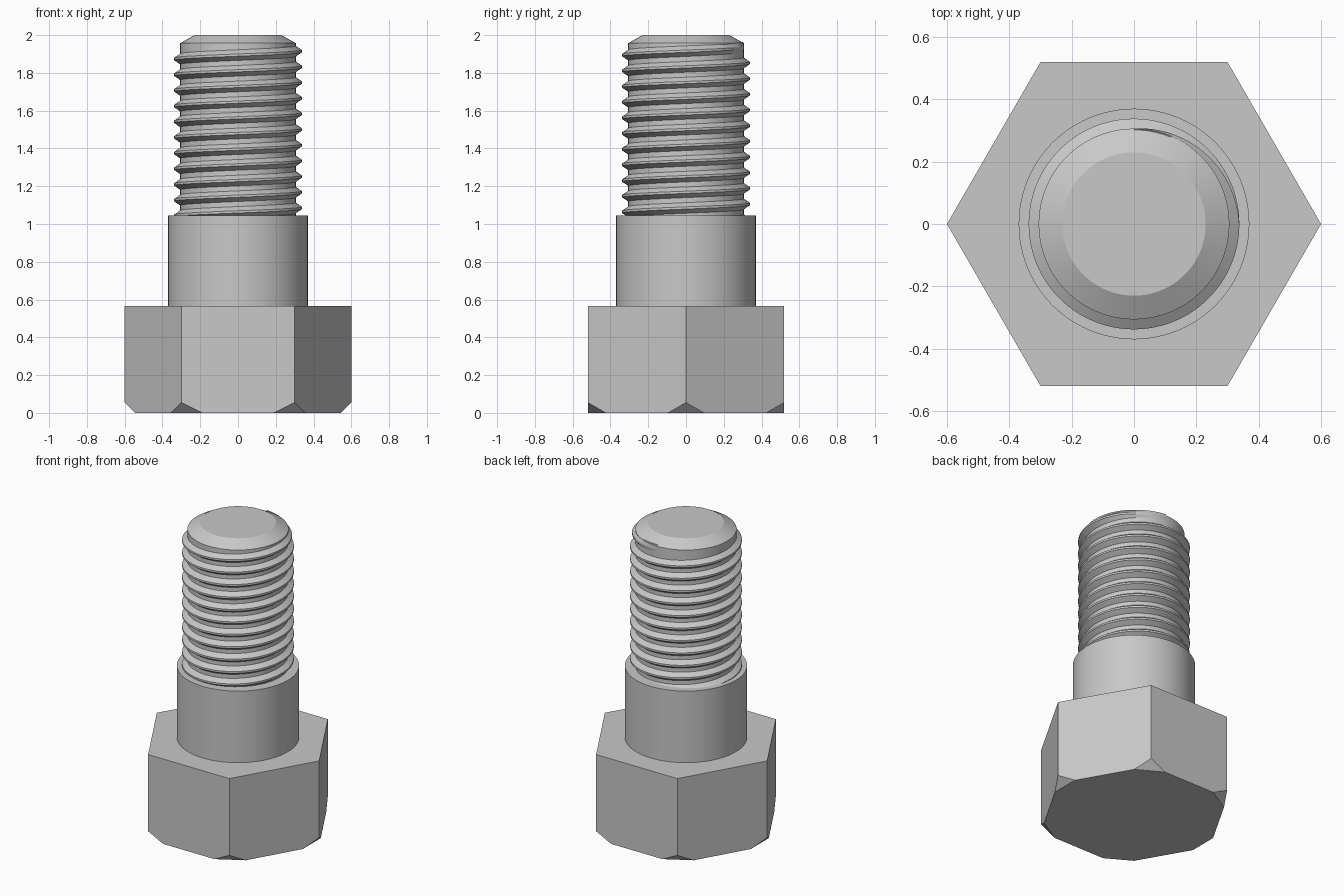
import bpy, bmesh, math
from mathutils import Vector

old = bpy.data.objects.get("Cube")
if old:
    bpy.data.objects.remove(old, do_unlink=True)

steel = bpy.data.materials.new("grey_steel")
steel.use_nodes = True
GREY = (0.58, 0.58, 0.58, 1)
steel.diffuse_color = GREY
steel.node_tree.nodes["Principled BSDF"].inputs["Base Color"].default_value = GREY


def finish(bm, name, smooth=True):
    """Turn a bmesh into a named steel object."""
    bmesh.ops.recalc_face_normals(bm, faces=bm.faces)
    mesh = bpy.data.meshes.new(name)
    bm.to_mesh(mesh)
    bm.free()
    mesh.materials.append(steel)
    if smooth:
        mesh.shade_smooth()
        mesh.set_sharp_from_angle(angle=math.radians(25))
    obj = bpy.data.objects.new(name, mesh)
    bpy.context.collection.objects.link(obj)
    return obj


def polar(radius, angle, z):
    return Vector((radius * math.cos(angle), radius * math.sin(angle), z))


def loft(rings, closed=True):
    """Skin a list of equal point rings and cap both ends."""
    bm = bmesh.new()
    loops = [[bm.verts.new(p) for p in ring] for ring in rings]
    n = len(loops[0])
    for a, b in zip(loops, loops[1:]):
        for i in range(n):
            j = (i + 1) % n
            bm.faces.new((a[i], a[j], b[j], b[i]))
    bm.faces.new(loops[0])
    bm.faces.new(loops[-1])
    return bm


def turned(profile, sides):
    """Solid of revolution from (radius, z) pairs."""
    step = math.tau / sides
    return loft([[polar(r, i * step, z) for i in range(sides)] for r, z in profile])


# Hexagonal head with its bottom corners cut off flat
HEAD_TOP = 0.567
head = turned([(0.6, 0), (0.6, HEAD_TOP)], 6)
for k in range(6):
    a = k * math.tau / 6
    bmesh.ops.bisect_plane(head, geom=head.verts[:] + head.edges[:] + head.faces[:],
                           plane_co=polar(0.545, a, 0), plane_no=polar(1, a, -1),
                           clear_outer=True)
    bmesh.ops.holes_fill(head, edges=[e for e in head.edges if e.is_boundary])
finish(head, "hex_head", smooth=False)

# Plain shoulder
SHOULDER_TOP = 1.045
finish(turned([(0.37, HEAD_TOP), (0.37, SHOULDER_TOP)], 96), "shoulder")

# Threaded core with chamfered tip
ROOT, CREST = 0.306, 0.338
finish(turned([(ROOT, SHOULDER_TOP), (ROOT, 1.957), (0.23, 2.0)], 96), "thread_core")

# Helical thread ridge, starting inside the shoulder and fading out at the tip
PITCH, STEPS = 0.083, 96
Z_FULL = 1.915          # crest height where the fade begins, on the +x side
first, last = -11 * STEPS, STEPS // 4
rings = []
for s in range(first, last + 1):
    angle = s * math.tau / STEPS
    z = Z_FULL + PITCH * s / STEPS
    fade = 1 - max(0, s) / last
    crest = ROOT + (CREST - ROOT) * fade
    inner = ROOT - 0.004
    rings.append([polar(inner, angle, z - 0.031), polar(crest, angle, z - 0.006),
                  polar(crest, angle, z + 0.006), polar(inner, angle, z + 0.031)])
finish(loft(rings), "screw_thread")
